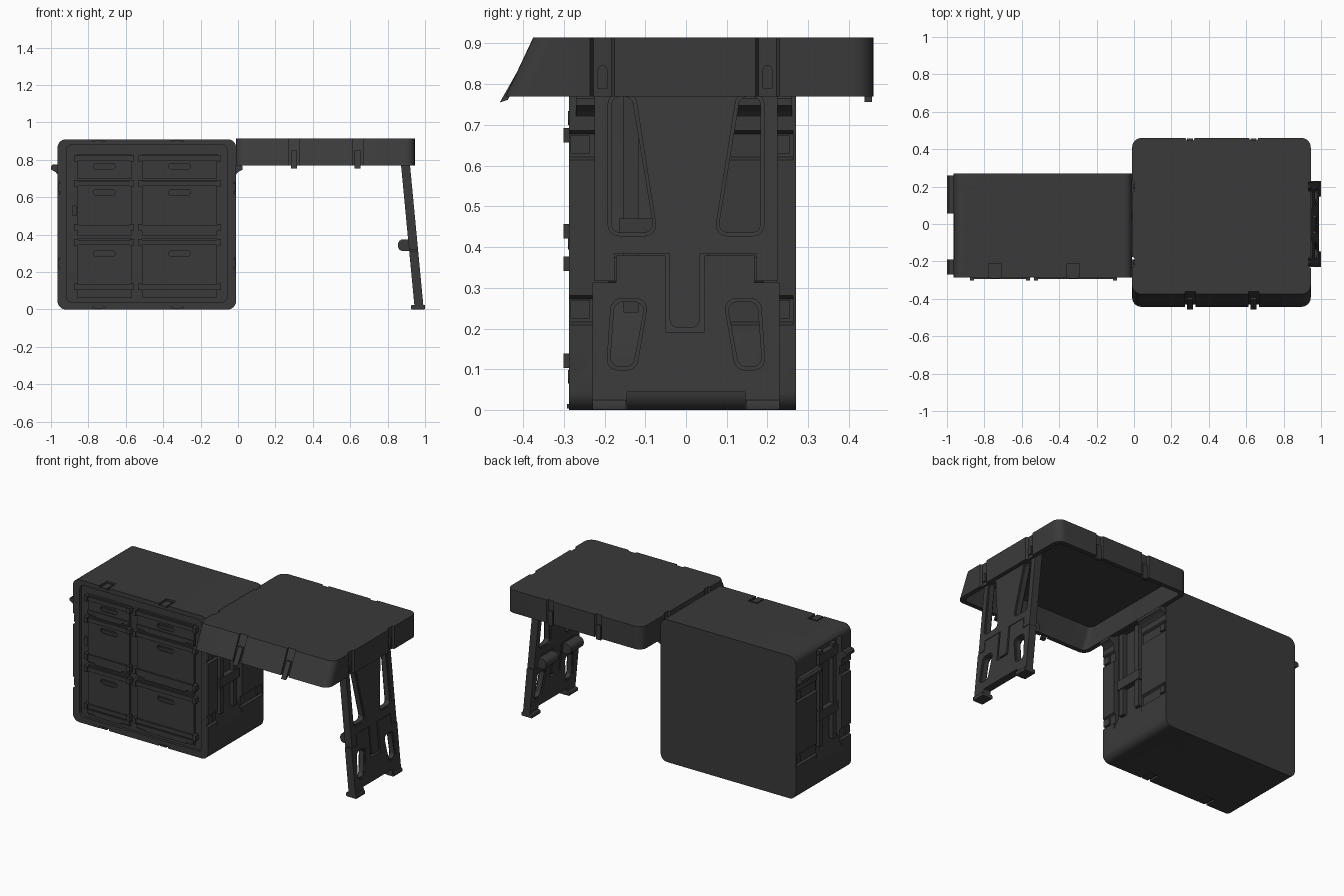
import bpy, bmesh, math
from mathutils import Vector

if "Cube" in bpy.data.objects:
    bpy.data.objects.remove(bpy.data.objects["Cube"])

mat = bpy.data.materials.new("dark_grey")
mat.diffuse_color = (0.042, 0.042, 0.042, 1)
mat.use_nodes = True
mat.node_tree.nodes["Principled BSDF"].inputs["Base Color"].default_value = mat.diffuse_color


def rounded(pts, r, n=6):
    """Round every corner of a polygon; r is one radius or a list."""
    out = []
    for i, p in enumerate(pts):
        rad = r[i] if isinstance(r, (list, tuple)) else r
        p = Vector(p)
        if rad == 0:
            out.append(tuple(p))
            continue
        u = (Vector(pts[i - 1]) - p).normalized()
        v = (Vector(pts[(i + 1) % len(pts)]) - p).normalized()
        half = u.angle(v) / 2
        centre = p + (u + v).normalized() * rad / math.sin(half)
        a = p + u * rad / math.tan(half) - centre
        b = p + v * rad / math.tan(half) - centre
        a0 = math.atan2(a.y, a.x)
        d = (math.atan2(b.y, b.x) - a0 + math.pi) % (2 * math.pi) - math.pi
        for k in range(n + 1):
            t = a0 + d * k / n
            out.append((centre.x + rad * math.cos(t), centre.y + rad * math.sin(t)))
    return out


def rect(a0, a1, b0, b1):
    return [(a0, b0), (a1, b0), (a1, b1), (a0, b1)]


def loft(name, lower, upper, axis, a, b):
    """Solid between two outlines lying at a and b along an axis."""
    def put(p, h):
        return {"x": (h, p[0], p[1]), "y": (p[0], h, p[1]), "z": (p[0], p[1], h)}[axis]
    bm = bmesh.new()
    lo = [bm.verts.new(put(p, a)) for p in lower]
    hi = [bm.verts.new(put(p, b)) for p in upper]
    bm.faces.new(lo)
    bm.faces.new(hi)
    for i in range(len(lo)):
        j = (i + 1) % len(lo)
        bm.faces.new((lo[i], lo[j], hi[j], hi[i]))
    bmesh.ops.recalc_face_normals(bm, faces=bm.faces)
    me = bpy.data.meshes.new(name)
    bm.to_mesh(me)
    bm.free()
    me.materials.append(mat)
    ob = bpy.data.objects.new(name, me)
    bpy.context.collection.objects.link(ob)
    return ob


def prism(name, pts, axis, a, b):
    return loft(name, pts, pts, axis, a, b)


def box(name, x, y, z):
    return prism(name, rect(*x, *y), "z", *z)


def cut(ob, cutter):
    m = ob.modifiers.new("cut", "BOOLEAN")
    m.operation, m.solver, m.object = "DIFFERENCE", "EXACT", cutter
    bpy.context.view_layer.objects.active = ob
    bpy.ops.object.modifier_apply(modifier=m.name)
    bpy.data.objects.remove(cutter)


# Cabinet body with a recessed front
XL, XR = -0.965, -0.01
cab = prism("cabinet_body", rounded(rect(XL, XR, 0, 0.91), 0.045), "y", -0.287, 0.27)
cut(cab, prism("c", rounded(rect(-0.918, -0.057, 0.04, 0.88), 0.03), "y", -0.3, -0.27))

# Both cabinet sides: latch grooves, handle bay, support rails
for side, x0, s in (("left", XL, -1), ("right", XR, 1)):
    for i, z in enumerate((0.65, 0.245)):
        groove = [(x0 + s * .05, z - .05), (x0 + s * .05, z + .05),
                  (x0, z + .036), (x0 - s * .013, z + .028), (x0 - s * .013, z - .028), (x0, z - .036)]
        cut(cab, prism("c", groove, "y", -0.32, 0.262))
        for j, (ya, yb) in enumerate(((-0.283, -0.235), (0.215, 0.255))):
            prism(f"{side}_latch_{i}_{j}", rect(*sorted((x0 - s * .02, x0 - s * .003)), z - .02, z + .024),
                  "y", ya, yb)
    bay = [(x0 + s * .05, .89), (x0, .88), (x0 - s * .035, .86), (x0 - s * .035, .25), (x0, .17), (x0 + s * .05, .16)]
    cut(cab, prism("c", bay, "y", -0.19, 0.055))
    for j, y in enumerate((-0.135, 0.0)):
        prism(f"{side}_handle_bar_{j}", rect(*sorted((x0 - s * .04, x0 - s * .008)), .24, .85),
              "y", y - .018, y + .018)
    for j, z in enumerate((0.44, 0.80)):
        prism(f"{side}_handle_bracket_{j}", rect(*sorted((x0 - s * .04, x0 - s * .002)), z - .03, z + .03),
              "y", -0.165, 0.03)
    rail = [(x0 - s * .005, .775), (x0 + s * .025, .775), (x0 + s * .035, .765),
            (x0 + s * .035, .748), (x0 + s * .01, .735), (x0 - s * .005, .715)]
    for j, (ya, yb) in enumerate(((0.055, 0.26), (-0.27, -0.19))):
        prism(f"{side}_support_rail_{j}", rail, "y", ya, yb)

# Latches set into the top and bottom front edges
for i, x in enumerate((-0.745, -0.325)):
    for side, z0, s in (("top", 0.91, 1), ("bottom", 0.0, -1)):
        zs = sorted((z0 - s * .012, z0 + s * .05))
        cut(cab, box("c", (x - .033, x + .033), (-0.32, -0.21), zs))
        box(f"{side}_latch_{i}", (x - .022, x + .022), (-0.292, -0.225), sorted((z0 - s * .015, z0 - s * .004)))

# Drawers: front, finger slot, bumper rails and lower lip
columns = ((-0.862, -0.567, -0.877, -0.556), (-0.513, -0.112, -0.535, -0.09))
rows = ((0.70, 0.83, 0.765, (0.81,)), (0.395, 0.69, 0.625, (0.675, 0.44)), (0.065, 0.38, 0.30, (0.36, 0.122)))
for c, (xa, xb, ra, rb) in enumerate(columns):
    xm = (xa + xb) / 2
    for r, (za, zb, zh, rails) in enumerate(rows):
        d = prism(f"drawer_{c}_{r}", rect(xa, xb, za, zb), "y", -0.283, -0.25)
        cut(d, prism("c", rounded(rect(xm - .058, xm + .058, zh - .016, zh + .016), .0155), "y", -0.3, -0.274))
        prism(f"drawer_grip_{c}_{r}", rounded(rect(xm - .05, xm + .05, zh + .002, zh + .012), .0045, 3),
              "y", -0.281, -0.27)
        for k, z in enumerate(rails):
            prism(f"drawer_rail_{c}_{r}_{k}", rect(ra + .016, rb - .016, z - .014, z + .012), "y", -0.294, -0.27)
            for e, xe in enumerate((ra, rb - .022)):
                prism(f"rail_end_{c}_{r}_{k}_{e}", rect(xe, xe + .022, z - .018, z + .017), "y", -0.301, -0.265)
        lip = za + .012
        prism(f"drawer_lip_{c}_{r}", [(xa, lip), (xa + .05, lip), (xa + .06, lip - .012), (xb - .06, lip - .012),
                                      (xb - .05, lip), (xb, lip), (xb, lip + .022), (xa, lip + .022)],
              "y", -0.29, -0.27)
prism("side_lock", rect(-0.885, -0.863, 0.50, 0.555), "y", -0.285, -0.26)

# Table top: hollow lid with a slanted front
ZB, ZT = 0.77, 0.915


def lid_outline(front, inset, r):
    return rounded(rect(-0.01 + inset, 0.945 - inset, front + inset, 0.46 - inset), r)


def slant(z, off):
    return -0.443 + (z - ZB) * 0.47 + off


lid = loft("table_top", lid_outline(slant(ZB, 0), 0, .05), lid_outline(slant(ZT, 0), 0, .05), "z", ZB, ZT)
cut(lid, loft("c", lid_outline(slant(.76, 0), .028, .03), lid_outline(slant(.895, 0), .028, .03), "z", .76, .895))

# Latch grooves and latches around the lid
for i, x in enumerate((0.30, 0.64)):
    front_groove = [(-0.6, .74), (slant(.74, .013), .74), (slant(.94, .013), .94), (-0.6, .94)]
    cut(lid, prism("c", front_groove, "x", x - .028, x + .028))
    cut(lid, prism("c", [(x - .036, .48), (x - .018, .447), (x + .018, .447), (x + .036, .48)], "z", .74, .94))
    prism(f"front_lid_latch_{i}", [(slant(.757, -.008), .755), (slant(.757, .012), .762),
                                   (slant(.85, .016), .85), (slant(.85, .002), .85)], "x", x - .016, x + .016)
    box(f"back_lid_latch_{i}", (x - .016, x + .016), (.438, .457), (.757, .85))
for i, y in enumerate((-0.205, 0.20)):
    for side, x0, s in (("left", -0.01, -1), ("right", 0.945, 1)):
        g = [(x0 + s * .02, y - .042), (x0, y - .03), (x0 - s * .013, y - .022),
             (x0 - s * .013, y + .022), (x0, y + .03), (x0 + s * .02, y + .042)]
        cut(lid, prism("c", g, "z", .74, .94))
        prism(f"{side}_lid_latch_{i}", rounded(rect(y - .012, y + .012, .79, .846), [0, 0, .011, .011]),
              "x", *sorted((x0 - s * .02, x0 - s * .004)))

# Folding leg: upper and lower panels, built upright then leaned
T = 0.024
lower = [(-.23, .0), (-.145, .0), (-.145, .045), (.145, .045), (.145, .0), (.23, .0), (.23, .313), (.168, .313),
         (.168, .38), (.046, .38), (.046, .192), (-.05, .192), (-.05, .38), (-.172, .38), (-.172, .313), (-.23, .313)]
upper = [(-.225, .317), (-.176, .317), (-.176, .384), (-.04, .384), (-.04, .202), (.034, .202),
         (.034, .384), (.172, .384), (.172, .317), (.225, .317), (.225, .897), (-.225, .897)]
radii = [0] * 4 + [.02, .02] + [0] * 6
leg_low = prism("leg_lower", lower, "x", -T, T)
leg_up = prism("leg_upper", rounded(upper, radii), "x", -T, T)


def grow(pts, k):
    """Push an outline out from its middle."""
    c = sum((Vector(p) for p in pts), Vector((0, 0))) / len(pts)
    return [tuple(Vector(p) + Vector((math.copysign(k, p[0] - c.x), math.copysign(k, p[1] - c.y)))) for p in pts]


windows = ((leg_up, [(-.183, .436), (-.078, .436), (-.133, .77), (-.183, .77)]),
           (leg_low, [(-.187, .107), (-.13, .107), (-.1, .266), (-.175, .266)]))
for s in (1, -1):
    for panel, w in windows:
        w = [(s * y, z) for y, z in w]
        cut(panel, prism("c", rounded(w, .022), "x", -.1, .1))
        for a, b in ((T - .008, .1), (-.1, -T + .008)):
            cut(panel, prism("c", rounded(grow(w, .008), .026), "x", a, b))
for ob in (leg_low, leg_up):
    for v in ob.data.vertices:
        v.co.x += 0.969 - 0.095 * v.co.z

# Leg hinge barrels and feet
for i, s in enumerate((-1, 1)):
    prism(f"leg_hinge_{i}", rounded(rect(.855, .925, .312, .375), [.028, .01, .01, .028]), "y",
          *sorted((s * .06, s * .19)))
    prism(f"foot_{i}", rounded(rect(.925, 1.0, 0, .025), .006, 3), "y", *sorted((s * .147, s * .23)))

# Shading
for ob in bpy.data.objects:
    ob.select_set(True)
bpy.context.view_layer.objects.active = cab
bpy.ops.object.shade_smooth_by_angle(angle=math.radians(30))
